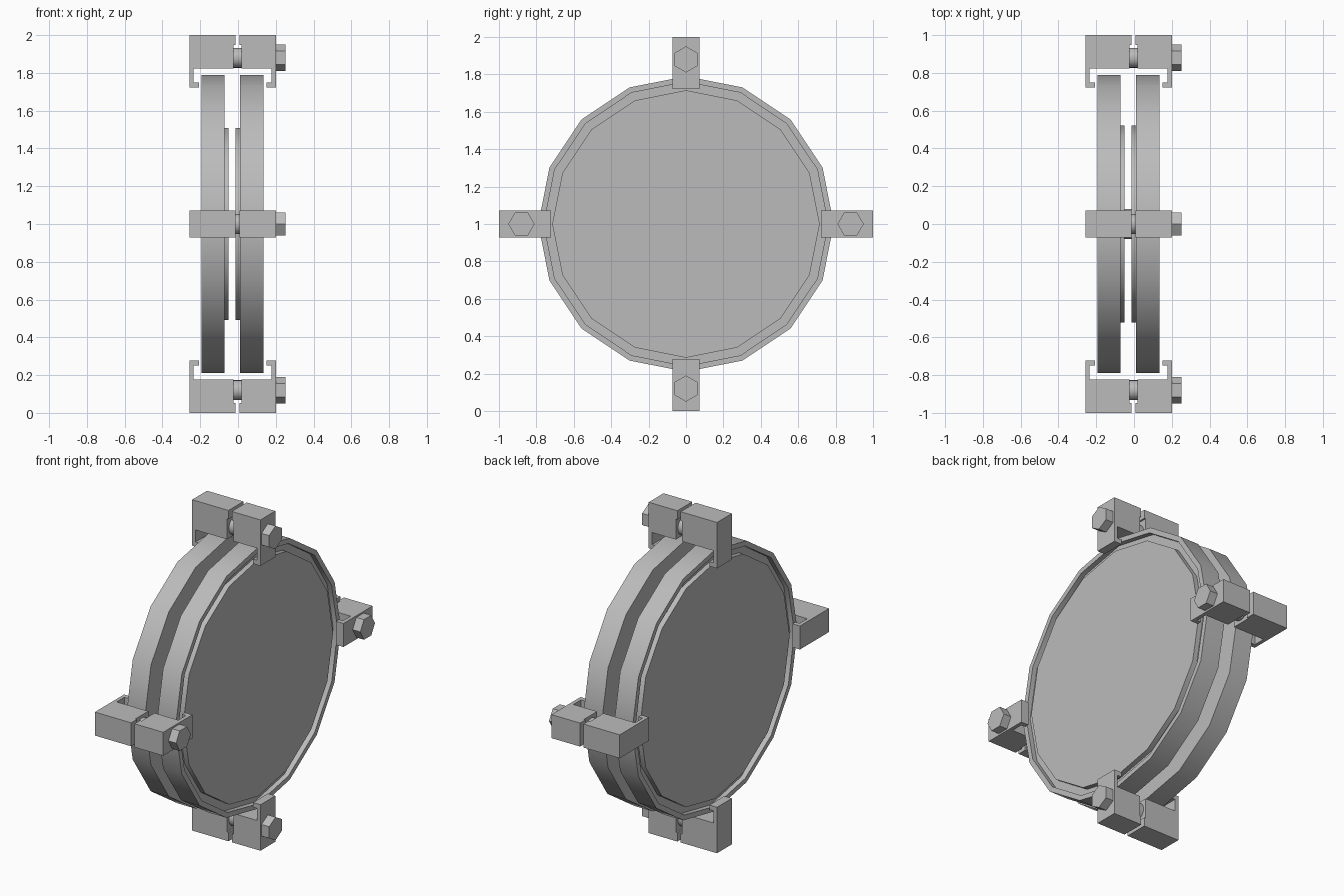
import bpy, bmesh, math
from mathutils import Matrix, Vector

if "Cube" in bpy.data.objects:
    bpy.data.objects.remove(bpy.data.objects["Cube"])

grey = bpy.data.materials.new("plain grey")
grey.diffuse_color = (0.5, 0.5, 0.5, 1)
grey.use_nodes = True
grey.node_tree.nodes["Principled BSDF"].inputs["Base Color"].default_value = grey.diffuse_color
CENTRE = Vector((0, 0, 1))


def finish(bm, name, matrix=Matrix(), smooth=None):
    """Turn a bmesh into a named grey object, placed around the disc centre."""
    bmesh.ops.recalc_face_normals(bm, faces=bm.faces)
    bm.transform(Matrix.Translation(CENTRE) @ matrix)
    mesh = bpy.data.meshes.new(name)
    bm.to_mesh(mesh)
    bm.free()
    mesh.materials.append(grey)
    obj = bpy.data.objects.new(name, mesh)
    bpy.context.collection.objects.link(obj)
    if smooth:
        bpy.ops.object.select_all(action='DESELECT')
        obj.select_set(True)
        bpy.context.view_layer.objects.active = obj
        bpy.ops.object.shade_smooth_by_angle(angle=math.radians(smooth))
    return obj


def lathe(name, profile, sides, offset=(0, 0, 0), matrix=Matrix(), smooth=None, phase=0.0):
    """Revolve (x, radius) points about the x axis and cap both ends."""
    bm = bmesh.new()
    rings = []
    for x, r in profile:
        ring = []
        for i in range(sides):
            a = phase + 2 * math.pi * i / sides
            ring.append(bm.verts.new(Vector((x, r * math.cos(a), r * math.sin(a))) + Vector(offset)))
        rings.append(ring)
    for a, b in zip(rings, rings[1:]):
        for i in range(sides):
            j = (i + 1) % sides
            bm.faces.new((a[i], a[j], b[j], b[i]))
    bm.faces.new(rings[0])
    bm.faces.new(rings[-1])
    return finish(bm, name, matrix, smooth)


def extrude_xz(name, outline, half_width, matrix):
    """Extrude an (x, z) outline along y."""
    bm = bmesh.new()
    face = bm.faces.new([bm.verts.new((x, -half_width, z)) for x, z in outline])
    new = bmesh.ops.extrude_face_region(bm, geom=[face])["geom"]
    bmesh.ops.translate(bm, vec=(0, 2 * half_width, 0),
                        verts=[v for v in new if isinstance(v, bmesh.types.BMVert)])
    return finish(bm, name, matrix)


# Two flanges, each with a seal groove on the outward face
R, LIP, CORE, DEPTH = 0.79, 0.76, 0.715, 0.03
for name, inner, outer in (("left_flange", -0.071, -0.193), ("right_flange", 0.01, 0.135)):
    s = 1 if outer > inner else -1
    floor = outer - s * DEPTH
    lathe(name, [(inner, R), (outer, R), (outer, LIP), (floor, LIP),
                 (floor, CORE), (outer, CORE)], 16, smooth=30)

# Thin raised plates on the facing sides, and a small hub between them
lathe("left_plate", [(-0.075, 0.522), (-0.051, 0.522)], 14, smooth=30)
lathe("right_plate", [(-0.012, 0.522), (0.014, 0.522)], 14, smooth=30)
lathe("centre_hub", [(-0.055, 0.08), (-0.01, 0.08)], 6)

# Four clamps around the rim: two hooked jaws, a bolt shaft and a hexagon head
left_jaw = [(-0.257, 1.0), (-0.257, 0.722), (-0.206, 0.722), (-0.206, 0.75), (-0.235, 0.75),
            (-0.235, 0.823), (-0.024, 0.823), (-0.024, 0.947), (-0.014, 0.947), (-0.014, 1.0)]
right_jaw = [(0.2, 1.0), (0.2, 0.722), (0.15, 0.722), (0.15, 0.75), (0.177, 0.75),
             (0.177, 0.823), (0.018, 0.823), (0.018, 0.947), (0.008, 0.947), (0.008, 1.0)]
for i, side in enumerate(("top", "front", "bottom", "back")):
    turn = Matrix.Rotation(i * math.pi / 2, 4, 'X')
    extrude_xz(side + "_left_jaw", left_jaw, 0.071, turn)
    extrude_xz(side + "_right_jaw", right_jaw, 0.071, turn)
    bolt = (0, 0, 0.88)
    lathe(side + "_bolt_shaft", [(-0.04, 0.053), (0.19, 0.053)], 24, bolt, turn, 30)
    lathe(side + "_bolt_head", [(0.195, 0.07), (0.251, 0.07)], 6, bolt, turn, phase=math.pi / 2)
